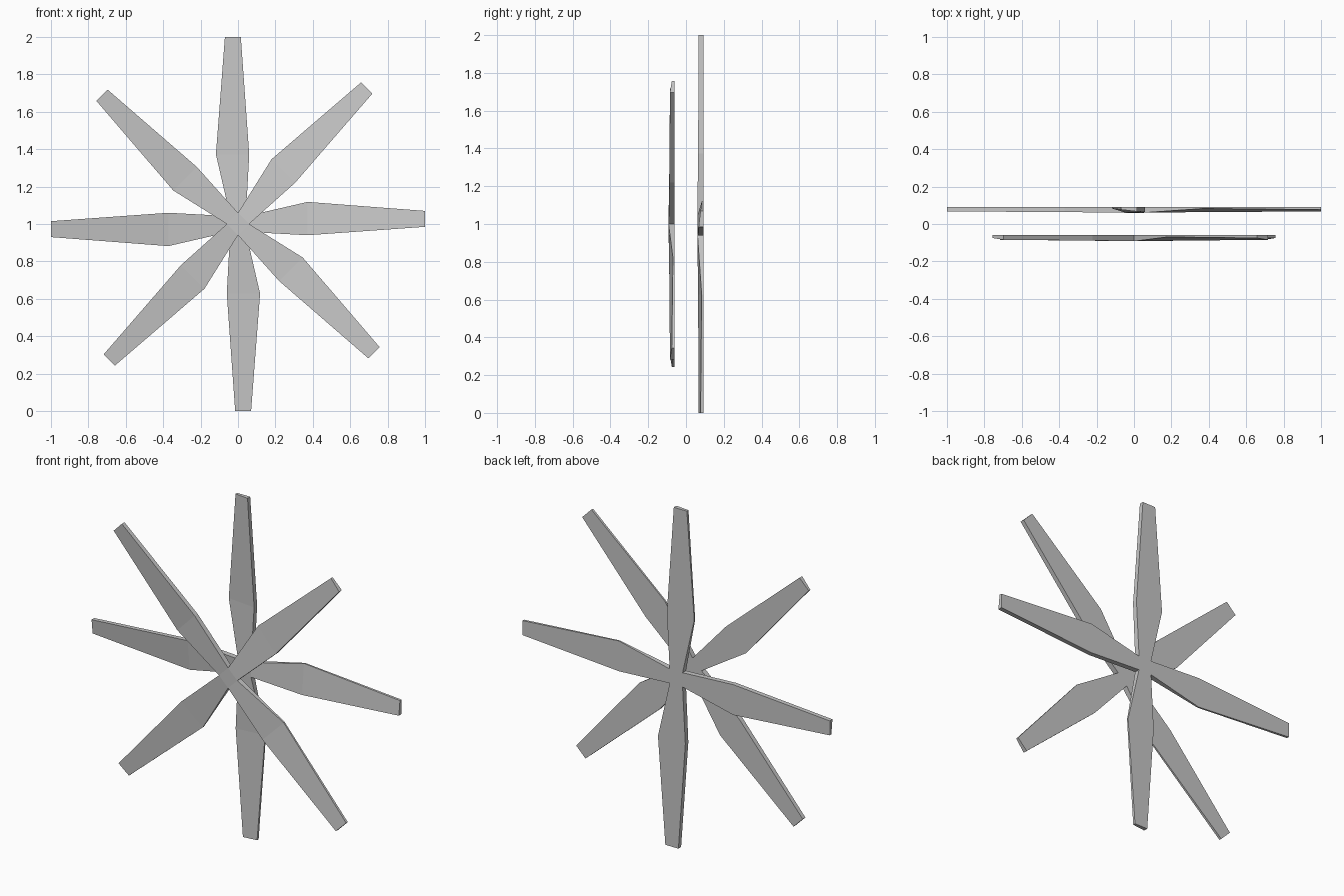
import bpy
import bmesh
from math import radians
from mathutils import Matrix, Vector

cube = bpy.data.objects.get("Cube")
if cube:
    bpy.data.objects.remove(cube, do_unlink=True)

grey = bpy.data.materials.new("light_grey")
grey.use_nodes = True
colour = (0.57, 0.57, 0.57, 1)
grey.diffuse_color = colour
grey.node_tree.nodes["Principled BSDF"].inputs["Base Color"].default_value = colour

# Blade stations: radius, left offset, right offset, left thickness, right thickness
STATIONS = [
    (0.042, -0.042, 0.042, 0.032, 0.032),
    (0.372, -0.118, 0.06, 0.009, 0.028),
    (1.0, -0.07, 0.015, 0.015, 0.025),
]


def make_rotor(name, back_y, turn):
    """Four pitched blades around a square hub, with a flat back face."""
    bm = bmesh.new()
    hub_front, hub_back = [], []
    for i in range(4):
        spin = Matrix.Rotation(radians(turn + 90 * i), 4, 'Y')
        rows = []
        for r, left, right, thick_l, thick_r in STATIONS:
            points = [(left, -thick_l, r), (right, -thick_r, r), (right, 0, r), (left, 0, r)]
            rows.append([bm.verts.new(spin @ Vector(p)) for p in points])
        for a, b in zip(rows, rows[1:]):
            for k in range(4):
                n = (k + 1) % 4
                bm.faces.new((a[k], a[n], b[n], b[k]))
        bm.faces.new(rows[-1])
        hub_front.append(rows[0][0])
        hub_back.append(rows[0][3])
    # hub faces close the middle, then shared corners are joined
    bm.faces.new(hub_front)
    bm.faces.new(hub_back)
    bmesh.ops.remove_doubles(bm, verts=bm.verts, dist=0.001)
    bmesh.ops.recalc_face_normals(bm, faces=bm.faces)
    mesh = bpy.data.meshes.new(name)
    bm.to_mesh(mesh)
    bm.free()
    mesh.materials.append(grey)
    obj = bpy.data.objects.new(name, mesh)
    obj.location = (0, back_y, 1)
    bpy.context.collection.objects.link(obj)


make_rotor("front_rotor", -0.06, 45)
make_rotor("rear_rotor", 0.092, 0)
